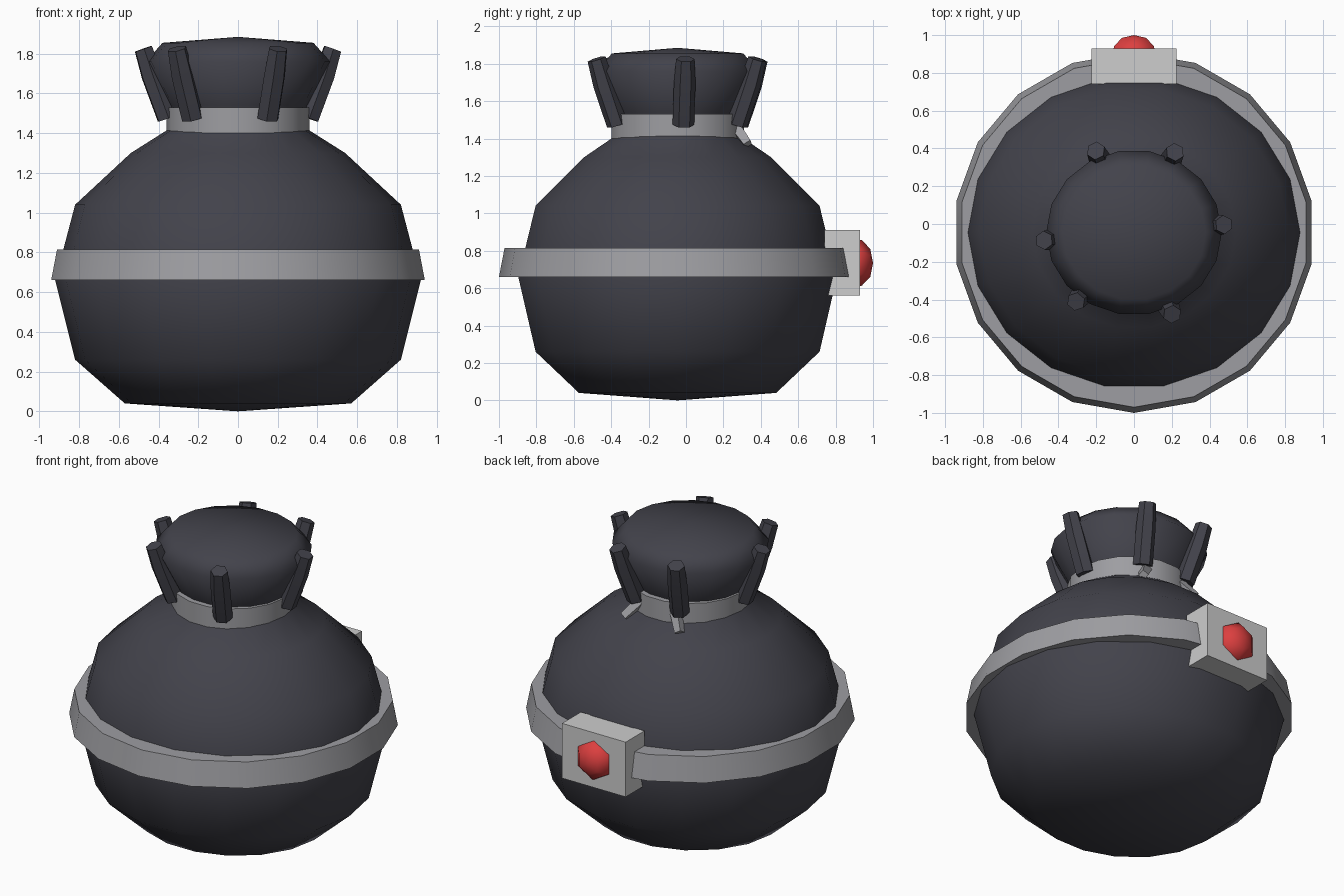
import bpy, bmesh, math
from mathutils import Vector

cube = bpy.data.objects.get("Cube")
if cube:
    bpy.data.objects.remove(cube, do_unlink=True)

CENTRE_Y = -0.045


def material(name, colour):
    mat = bpy.data.materials.new(name)
    mat.use_nodes = True
    rgba = (*colour, 1)
    mat.diffuse_color = rgba
    mat.node_tree.nodes["Principled BSDF"].inputs["Base Color"].default_value = rgba
    return mat


cloth = material("dark cloth", (0.055, 0.055, 0.07))
strap = material("grey strap", (0.34, 0.34, 0.36))
plate = material("pale metal", (0.61, 0.61, 0.61))
ruby = material("red gem", (0.72, 0.05, 0.05))


def finish(bm, name, mat, smooth=None):
    bmesh.ops.recalc_face_normals(bm, faces=bm.faces)
    mesh = bpy.data.meshes.new(name)
    bm.to_mesh(mesh)
    bm.free()
    mesh.materials.append(mat)
    obj = bpy.data.objects.new(name, mesh)
    bpy.context.collection.objects.link(obj)
    if smooth:
        bpy.ops.object.select_all(action="DESELECT")
        obj.select_set(True)
        bpy.context.view_layer.objects.active = obj
        bpy.ops.object.shade_smooth_by_angle(angle=math.radians(smooth))
    return obj


def skin(bm, rings, loop=False):
    """Bridge rings of points; a one-point ring is a pole."""
    rows = [[bm.verts.new(p) for p in ring] for ring in rings]
    pairs = list(zip(rows, rows[1:]))
    if loop:
        pairs.append((rows[-1], rows[0]))
    for a, b in pairs:
        n = max(len(a), len(b))
        for i in range(n):
            j = (i + 1) % n
            quad = [a[i % len(a)], a[j % len(a)], b[j % len(b)], b[i % len(b)]]
            bm.faces.new(list(dict.fromkeys(quad)))
    return rows


def lathe(name, profile, mat, smooth, sides=18, phase=0.0, squash=1.0, loop=False):
    rings = []
    for r, z in profile:
        angles = [phase + math.tau * i / sides for i in range(sides if r else 1)]
        rings.append([(r * math.cos(a), CENTRE_Y + squash * r * math.sin(a), z) for a in angles])
    bm = bmesh.new()
    skin(bm, rings, loop)
    return finish(bm, name, mat, smooth)


def rod(name, points, radii, sides, mat, smooth=None):
    """Capped prism along a short path."""
    points = [Vector(p) for p in points]
    axis = (points[-1] - points[0]).normalized()
    u = axis.cross(Vector((0, 0, 1))).normalized()
    v = axis.cross(u)
    angles = [math.tau * i / sides for i in range(sides)]
    rings = [[p + r * (u * math.cos(a) + v * math.sin(a)) for a in angles]
             for p, r in zip(points, radii)]
    bm = bmesh.new()
    rows = skin(bm, rings)
    bm.faces.new(rows[0])
    bm.faces.new(rows[-1])
    return finish(bm, name, mat, smooth)


# Sack with its pinched neck and flared top
lathe("sack", [(0, 0), (0.57, 0.04), (0.82, 0.26), (0.92, 0.66), (0.82, 1.04),
               (0.54, 1.30), (0.35, 1.42), (0.33, 1.48), (0.35, 1.54),
               (0.465, 1.76), (0.38, 1.855), (0, 1.885)],
      cloth, 180, squash=0.94)

# Belt around the widest part, and the tie around the neck
lathe("belt", [(0.955, 0.66), (0.925, 0.815), (0.78, 0.815), (0.78, 0.66)],
      strap, 40, phase=math.pi / 2, loop=True)
lathe("neck_tie", [(0.36, 1.40), (0.36, 1.53), (0.28, 1.53), (0.28, 1.40)],
      strap, 40, loop=True)

# Gathered cloth folds around the flared top
for i, degrees in enumerate((5, 63, 115, 185, 230, 295)):
    c, s = math.cos(math.radians(degrees)), math.sin(math.radians(degrees))
    path = [(r * c, CENTRE_Y + r * s, z)
            for r, z in ((0.355, 1.475), (0.435, 1.69), (0.478, 1.825))]
    rod(f"cloth_fold_{i + 1}", path, (0.058, 0.058, 0.05), 6, cloth, 50)

# Loose ends of the tie at the back
for side, x in (("left", 0.12), ("right", -0.1)):
    tip = x + math.copysign(0.085, x)
    rod(f"tie_end_{side}", [(x, 0.25, 1.48), (tip, 0.33, 1.37)],
        (0.04, 0.03), 4, strap)

# Buckle block
bm = bmesh.new()
bmesh.ops.create_cube(bm, size=1)
bmesh.ops.scale(bm, vec=(0.45, 0.19, 0.35), verts=bm.verts)
bmesh.ops.translate(bm, vec=(0, 0.835, 0.735), verts=bm.verts)
finish(bm, "buckle", plate)

# Six-sided domed gem on the buckle
bm = bmesh.new()
rings = []
for r, y in ((0.125, 0.925), (0.122, 0.94), (0.075, 0.985), (0, 1.0)):
    rings.append([(r * math.sin(math.tau * i / 6), y, 0.735 + r * math.cos(math.tau * i / 6))
                  for i in range(6 if r else 1)])
skin(bm, rings)
finish(bm, "gem", ruby, 60)
